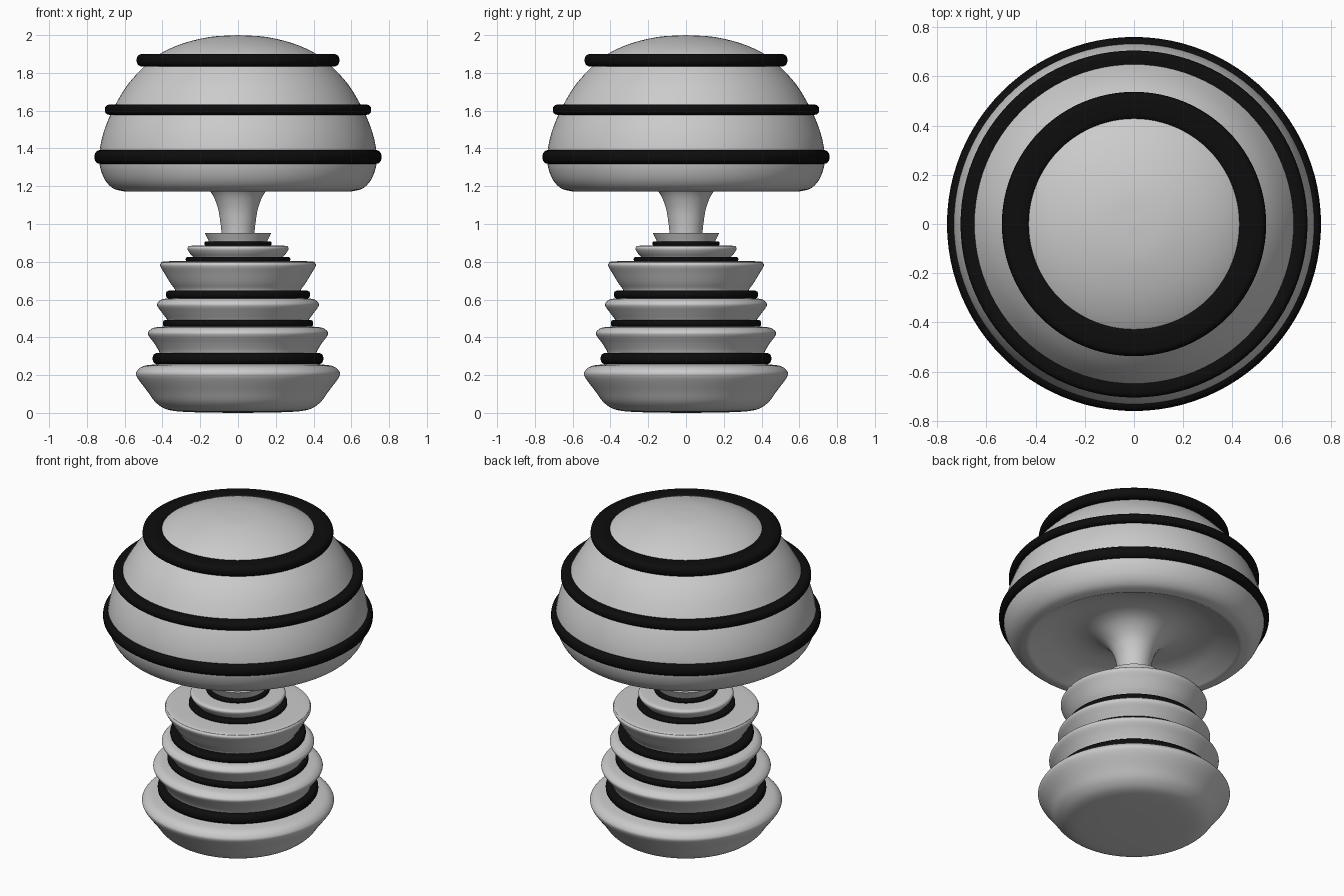
import bpy, bmesh, math
from mathutils import Vector

if "Cube" in bpy.data.objects:
    bpy.data.objects.remove(bpy.data.objects["Cube"])

SEGMENTS = 96

black = bpy.data.materials.new("black_band")
black.diffuse_color = (0.004, 0.004, 0.004, 1)
black.use_nodes = True
black.node_tree.nodes["Principled BSDF"].inputs["Base Color"].default_value = black.diffuse_color


def curve(pts, steps=5):
    """Smooth run through (radius, z) points (Catmull-Rom)."""
    p = [Vector(q) for q in pts]
    p = [2 * p[0] - p[1]] + p + [2 * p[-1] - p[-2]]
    out = []
    for a, b, c, d in zip(p, p[1:], p[2:], p[3:]):
        for i in range(steps):
            t = i / steps
            out.append(0.5 * (2 * b + (c - a) * t + (2 * a - 5 * b + 4 * c - d) * t**2
                              + (3 * b - a - 3 * c + d) * t**3))
    return out + [p[-2]]


def lathe(name, profile, closed=False, material=None):
    """Revolve a (radius, z) profile round the z axis."""
    bm = bmesh.new()
    verts = [bm.verts.new((max(r, 0), 0, z)) for r, z in profile]
    edges = [bm.edges.new(e) for e in zip(verts, verts[1:])]
    if closed:
        edges.append(bm.edges.new((verts[-1], verts[0])))
    bmesh.ops.spin(bm, geom=verts + edges, axis=(0, 0, 1), cent=(0, 0, 0),
                   angle=2 * math.pi, steps=SEGMENTS, use_duplicate=False)
    bmesh.ops.remove_doubles(bm, verts=bm.verts, dist=0.0003)
    bmesh.ops.recalc_face_normals(bm, faces=bm.faces)
    mesh = bpy.data.meshes.new(name)
    bm.to_mesh(mesh)
    bm.free()
    obj = bpy.data.objects.new(name, mesh)
    bpy.context.collection.objects.link(obj)
    mesh.shade_smooth()
    mesh.set_sharp_from_angle(angle=math.radians(40))
    if material:
        mesh.materials.append(material)
    return obj


def band(name, inner, outer, z0, z1):
    """Black ring with a rounded rectangular section."""
    rad = min(z1 - z0, outer - inner) * 0.42
    section = []
    for cx, cz, start in ((outer - rad, z1 - rad, 0), (inner + rad, z1 - rad, 90),
                          (inner + rad, z0 + rad, 180), (outer - rad, z0 + rad, 270)):
        for k in range(5):
            a = math.radians(start + k * 22.5)
            section.append((cx + rad * math.cos(a), cz + rad * math.sin(a)))
    lathe(name, section, closed=True, material=black)


# Mushroom cap: dome, rolled rim, hollow underside flaring into the stem
dome = curve([(0, 2.0), (0.15, 1.99), (0.3, 1.953), (0.42, 1.897), (0.5, 1.83),
              (0.59, 1.73), (0.665, 1.6), (0.71, 1.49), (0.732, 1.39), (0.732, 1.31),
              (0.705, 1.235), (0.66, 1.188), (0.6, 1.172)])
hollow = curve([(0.6, 1.172), (0.53, 1.205), (0.43, 1.245), (0.32, 1.26), (0.22, 1.235),
                (0.145, 1.17), (0.108, 1.09), (0.092, 1.0), (0.085, 0.93)])
lathe("cap_and_stem", dome + hollow[1:] + [Vector((0, 0.93))])

# Stacked base tiers, each flaring upward to a rounded shoulder
tiers = {
    "foot_tier": [(0, 0), (0.22, 0.003), (0.36, 0.014), (0.43, 0.05), (0.48, 0.115),
                  (0.535, 0.19), (0.535, 0.222), (0.5, 0.248), (0.43, 0.258)],
    "lower_tier": [(0.41, 0.3), (0.42, 0.33), (0.445, 0.37), (0.475, 0.412),
                   (0.472, 0.433), (0.44, 0.452), (0.37, 0.458)],
    "middle_tier": [(0.365, 0.475), (0.378, 0.498), (0.402, 0.53), (0.428, 0.567),
                    (0.422, 0.587), (0.395, 0.603), (0.33, 0.608)],
    "upper_tier": [(0.33, 0.63), (0.335, 0.655), (0.36, 0.69), (0.39, 0.74),
                   (0.411, 0.776), (0.408, 0.792), (0.385, 0.802), (0.22, 0.804)],
    "neck_tier": [(0.23, 0.81), (0.237, 0.825), (0.255, 0.845), (0.267, 0.865),
                  (0.265, 0.878), (0.245, 0.885), (0.14, 0.887)],
    "collar": [(0.15, 0.89), (0.155, 0.908), (0.165, 0.93), (0.176, 0.953)],
}
for name, pts in tiers.items():
    profile = curve(pts)
    if pts[0][0] > 0:
        profile.insert(0, Vector((0, pts[0][1])))
    lathe(name, profile + [Vector((0, pts[-1][1]))])

# Black bands: inner radius, outer radius, bottom, top
bands = {
    "cap_band_top": (0.42, 0.537, 1.834, 1.9),
    "cap_band_middle": (0.625, 0.705, 1.578, 1.632),
    "cap_band_bottom": (0.68, 0.76, 1.318, 1.392),
    "foot_band": (0.36, 0.452, 0.258, 0.317),
    "lower_band": (0.32, 0.398, 0.456, 0.492),
    "middle_band": (0.29, 0.382, 0.606, 0.647),
    "upper_band": (0.2, 0.277, 0.8, 0.825),
    "neck_band": (0.13, 0.178, 0.885, 0.908),
}
for name, dims in bands.items():
    band(name, *dims)
